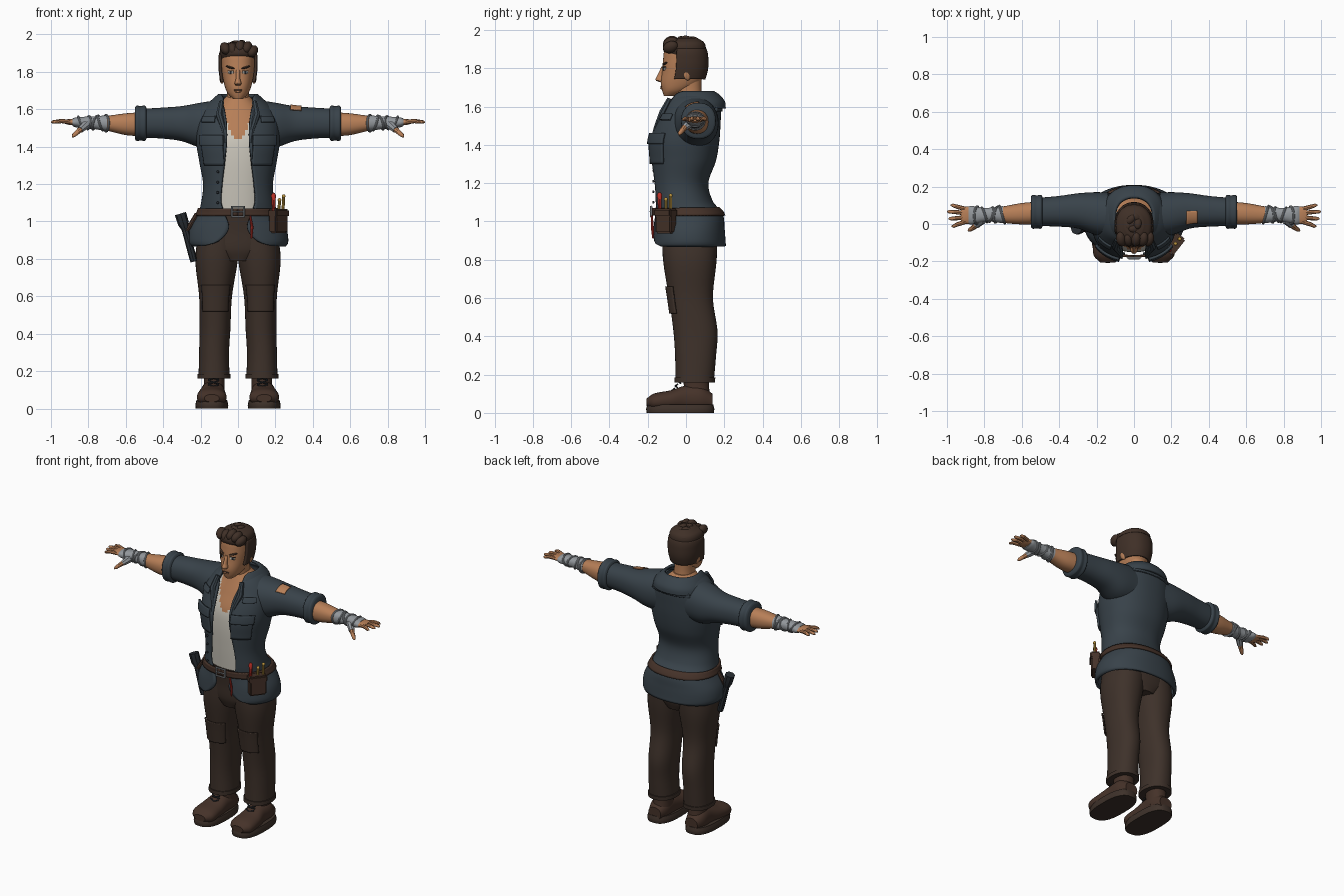
import bpy, bmesh, random
from math import sin, cos, asin, pi, copysign
from mathutils import Vector, Matrix, Euler

cube = bpy.data.objects.get("Cube")
if cube:
    bpy.data.objects.remove(cube)
random.seed(4)


def paint(name, *rgb):
    mat = bpy.data.materials.new(name)
    mat.use_nodes = True
    mat.diffuse_color = (*rgb, 1)
    mat.node_tree.nodes["Principled BSDF"].inputs["Base Color"].default_value = (*rgb, 1)
    return mat


denim = paint("slate jacket", .04, .055, .068)
cloth = paint("brown trousers", .048, .031, .023)
skin = paint("tan skin", .47, .21, .095)
cotton = paint("off white cotton", .6, .57, .5)
hair = paint("dark brown hair", .05, .029, .02)
gauze = paint("grey gauze", .29, .31, .33)
leather = paint("brown leather", .06, .032, .022)
red = paint("red plastic", .5, .03, .02)
yellow = paint("yellow plastic", .5, .3, .05)
metal = paint("dark metal", .022, .027, .033)


def add(name, mesh, mats, mirror=False, thick=0):
    ob = bpy.data.objects.new(name, mesh)
    bpy.context.collection.objects.link(ob)
    for m in mats if isinstance(mats, tuple) else (mats,):
        mesh.materials.append(m)
    if thick:
        mod = ob.modifiers.new("thickness", 'SOLIDIFY')
        mod.thickness, mod.offset = thick, 0
    if mirror:
        ob.modifiers.new("mirror", 'MIRROR')
    return ob


def sample(rows, t):
    """Smoothly interpolated row at height t."""
    t = min(max(t, rows[0][0]), rows[-1][0])
    i = max(k for k in range(len(rows) - 1) if rows[k][0] <= t)

    def slope(k, c):
        a, b = rows[max(k - 1, 0)], rows[min(k + 1, len(rows) - 1)]
        return (b[c] - a[c]) / (b[0] - a[0])
    h = rows[i + 1][0] - rows[i][0]
    s = (t - rows[i][0]) / h
    out = []
    for c in range(1, len(rows[0])):
        a, b = rows[i][c], rows[i + 1][c]
        out.append(a + (b - a) * s * s * (3 - 2 * s)
                   + h * s * (1 - s) * ((1 - s) * slope(i, c) - s * slope(i + 1, c)))
    return out


def loft(name, rows, mats, axis='z', span=None, arc=None, grow=0, mirror=False,
         thick=0, gap=False, power=.9, steps=28, segs=40):
    """Skin over rows of (t, centre u, centre v, radius u, radius v[, front gap])."""
    bm = bmesh.new()
    low, high = span or (rows[0][0], rows[-1][0])
    closed = not (arc or gap)
    rings = []
    for k in range(steps + 1):
        t = low + (high - low) * k / steps
        u, v, ru, rv, *rest = sample(rows, t)
        ru, rv = ru + grow, rv + grow
        start, end = arc or (0, 2 * pi)
        if gap:
            start = asin(min(rest[0] / ru, .98) ** (1 / power))
            end = 2 * pi - start
        ring = []
        for j in range(segs if closed else segs + 1):
            a = start + (end - start) * j / segs
            pu = u + ru * copysign(abs(sin(a)) ** power, sin(a))
            pv = v - rv * copysign(abs(cos(a)) ** power, cos(a))
            ring.append(bm.verts.new({'z': (pu, pv, t), 'x': (t, pu, pv), 'y': (pu, t, pv)}[axis]))
        rings.append(ring)
    for r, q in zip(rings, rings[1:]):
        for j in range(segs):
            n = (j + 1) % len(r)
            bm.faces.new((r[j], r[n], q[n], q[j]))
    if closed:
        bm.faces.new(rings[0])
        bm.faces.new(rings[-1])
    bmesh.ops.recalc_face_normals(bm, faces=bm.faces)
    mesh = bpy.data.meshes.new(name)
    bm.to_mesh(mesh)
    return add(name, mesh, mats, mirror, thick)


def blob(name, loc, size, mat, rot=(0, 0, 0), mirror=False):
    bm = bmesh.new()
    bmesh.ops.create_uvsphere(bm, u_segments=16, v_segments=10, radius=1,
                              matrix=Matrix.LocRotScale(Vector(loc), Euler(rot), Vector(size)))
    mesh = bpy.data.meshes.new(name)
    bm.to_mesh(mesh)
    return add(name, mesh, mat, mirror)


def box(name, loc, size, mat, turn=0, bevel=.008):
    bm = bmesh.new()
    bmesh.ops.create_cube(bm, size=1, matrix=Matrix.LocRotScale(
        Vector(loc), Euler((0, 0, turn)), Vector(size)))
    bmesh.ops.bevel(bm, geom=bm.edges[:], offset=bevel, segments=2, affect='EDGES')
    mesh = bpy.data.meshes.new(name)
    bm.to_mesh(mesh)
    return add(name, mesh, mat)


def tube(name, points, radii, mat, mirror=False, loop=False):
    curve = bpy.data.curves.new(name, 'CURVE')
    curve.dimensions, curve.bevel_depth, curve.bevel_resolution = '3D', 1, 2
    curve.use_fill_caps = True
    line = curve.splines.new('POLY')
    line.points.add(len(points) - 1)
    line.use_cyclic_u = loop
    for k, (p, co) in enumerate(zip(line.points, points)):
        p.co = (*co, 1)
        p.radius = radii[k] if isinstance(radii, (list, tuple)) else radii
    temp = bpy.data.objects.new(name, curve)
    mesh = bpy.data.meshes.new_from_object(temp)
    bpy.data.objects.remove(temp)
    mesh.materials.clear()
    return add(name, mesh, mat, mirror)


# Trousers with knee patches and frayed hems
leg = [(.16, .128, .045, .083, .1), (.3, .128, .05, .08, .107), (.42, .123, .05, .082, .115),
       (.6, .12, .026, .088, .115), (.8, .114, .02, .114, .14), (.95, .1, .02, .11, .145)]
loft("trouser_leg", leg, cloth, mirror=True)
loft("trouser_hem", leg, cloth, span=(.16, .185), grow=.006, mirror=True, steps=3)
loft("knee_patch", leg, cloth, span=(.52, .66), arc=(-.8, .8), grow=.006, thick=.008, mirror=True, segs=12)
loft("hips", [(.79, 0, .02, .1, .12), (.85, 0, .02, .2, .14), (.95, 0, .02, .212, .147),
              (1.06, 0, .01, .185, .15)], cloth)

# Boots
loft("boot_sole", [(0, .14, -.03, .086, .175), (.02, .14, -.03, .088, .178),
                   (.045, .14, -.03, .082, .172)], cloth, mirror=True, power=.75, steps=5)
loft("boot_upper", [(-.205, .14, .055, .04, .02), (-.17, .14, .058, .075, .042),
                    (-.08, .14, .065, .076, .053), (0, .135, .075, .066, .068),
                    (.08, .135, .075, .064, .068), (.138, .135, .06, .045, .04)], leather, 'y', mirror=True)
loft("boot_shaft", [(.06, .13, .055, .06, .075), (.13, .127, .055, .055, .066),
                    (.2, .127, .05, .058, .068)], leather, mirror=True, steps=8)
for k in range(4):
    z, y = .11 + k * .022, -.06 + k * .016
    for side in (-1, 1):
        tube("boot_lace", [(.13 - side * .028, y, z), (.13, y - .012, z + .008),
                           (.13 + side * .028, y, z + .018)], .004, metal, mirror=True)

# Undershirt and bare chest in one body
torso = loft("undershirt_torso", [(1, 0, 0, .17, .13), (1.2, 0, -.03, .16, .115), (1.35, 0, -.015, .18, .135),
                                  (1.45, 0, 0, .185, .14), (1.55, 0, .025, .165, .125),
                                  (1.62, 0, .03, .11, .1), (1.67, 0, .02, .06, .07)],
             (cotton, skin), steps=70, segs=72)
for f in torso.data.polygons:
    f.material_index = int(f.center.z > 1.44 + 25 * f.center.x ** 2)

# Open jacket, collar and pockets
coat = [(.87, 0, .015, .25, .187, .18), (.89, 0, .015, .262, .185, .11), (.96, 0, .015, .252, .18, .05),
        (1.04, 0, .012, .208, .172, .07), (1.1, 0, -.015, .19, .15, .09), (1.2, 0, -.03, .18, .14, .085),
        (1.32, 0, -.015, .2, .165, .07), (1.42, 0, -.008, .216, .175, .06), (1.52, 0, .012, .215, .162, .06),
        (1.58, 0, .03, .195, .146, .068), (1.63, 0, .04, .155, .132, .08), (1.66, 0, .045, .115, .105, .085)]
loft("jacket_body", coat, denim, gap=True, thick=.014, steps=60, segs=64)
loft("jacket_collar", [(1.59, 0, .045, .165, .155, .1), (1.625, 0, .05, .15, .145, .085),
                       (1.66, 0, .045, .118, .12, .08), (1.675, 0, .04, .1, .1, .085)],
     denim, gap=True, thick=.016, steps=12)
for name, span, arc, grow in (("chest_pocket", (1.3, 1.42), (.32, .98), .012),
                              ("chest_pocket_flap", (1.405, 1.46), (.3, 1), .02),
                              ("upper_chest_flap", (1.53, 1.56), (.55, 1), .012),
                              ("jacket_back_yoke", (1.575, 1.6), (pi - .7, pi + .7), .008)):
    loft(name, coat, denim, span=span, arc=arc, grow=grow, thick=.014, mirror=True, segs=14, steps=8)
for k in range(5):
    blob("jacket_button", (-.108, -.17, 1.1 + k * .055), (.007, .006, .007), metal)
for side in (-1, 1):
    tube("lapel_edge", [(side * .088, -.085, 1.64), (side * .1, -.12, 1.57), (side * .075, -.155, 1.49),
                        (side * .066, -.18, 1.42)], (.014, .02, .014, .006), denim)

# Sleeves with rolled cuffs and one torn shoulder
sleeve = [(.1, .045, 1.52, .12, .13), (.2, .055, 1.515, .115, .12), (.3, .07, 1.523, .094, .094),
          (.4, .068, 1.526, .082, .083), (.5, .065, 1.525, .076, .078)]
loft("sleeve", sleeve, denim, 'x', mirror=True)
loft("sleeve_cuff", [(.488, .065, 1.525, .078, .08), (.497, .065, 1.525, .09, .094), (.52, .065, 1.525, .088, .092),
                     (.543, .065, 1.525, .09, .094), (.552, .065, 1.525, .08, .084)], denim, 'x', mirror=True)
loft("torn_shoulder_skin", sleeve, skin, 'x', span=(.28, .34), arc=(pi, pi + .75), grow=.003,
     thick=.006, segs=10, steps=6)

# Forearms, gauze wraps and hands
loft("forearm", [(.5, .06, 1.52, .06, .065), (.6, .055, 1.52, .057, .058), (.7, .05, 1.525, .044, .04),
                 (.8, .05, 1.53, .032, .028)], skin, 'x', mirror=True)
wrap = [(.7, .05, 1.525, .046, .043), (.77, .05, 1.528, .037, .034), (.82, .048, 1.528, .04, .032),
        (.87, .047, 1.53, .05, .026), (.885, .047, 1.53, .046, .02)]
loft("wrist_wrap", wrap, gauze, 'x', mirror=True)
for k, x in enumerate((.705, .735, .765, .8, .84)):
    u, v, ru, rv = sample(wrap, x)
    ring = [(x + .014 * sin(a + k * 2), u + (ru + .002) * sin(a), v + (rv + .002) * cos(a))
            for a in (j * pi / 12 for j in range(24))]
    tube("wrap_band", ring, .006, gauze, mirror=True, loop=True)
loft("palm", [(.86, .047, 1.53, .045, .017), (.9, .047, 1.532, .046, .016), (.925, .047, 1.533, .04, .011)],
     skin, 'x', mirror=True, steps=8)
for y, spread, tip in ((.012, -.024, .975), (.035, -.006, .992), (.058, .008, 1), (.08, .02, .98)):
    tube("finger", [(.9, y, 1.532), (.945, y + spread * .6, 1.537), (tip - .01, y + spread, 1.532),
                    (tip, y + spread, 1.53)], (.012, .0115, .009, .003), skin, mirror=True)
tube("thumb", [(.815, .02, 1.515), (.85, -.012, 1.485), (.878, -.032, 1.46), (.886, -.037, 1.452)],
     (.02, .015, .011, .004), skin, mirror=True)
tube("thumb_wrap", [(.81, .025, 1.52), (.843, -.007, 1.49)], (.025, .018), gauze, mirror=True)

# Neck, head and face
loft("neck", [(1.56, 0, .03, .09, .08), (1.62, 0, .022, .07, .07), (1.67, 0, .012, .06, .07),
              (1.76, 0, .01, .06, .07)], skin)
head = [(1.655, 0, -.085, .025, .03), (1.68, 0, -.06, .052, .064), (1.72, 0, -.032, .07, .1),
        (1.78, 0, -.015, .083, .11), (1.84, 0, -.01, .088, .11), (1.9, 0, -.01, .083, .1), (1.94, 0, -.01, .05, .065)]
loft("head", head, skin)
loft("nose", [(1.728, 0, -.13, .012, .01), (1.737, 0, -.137, .019, .022), (1.76, 0, -.13, .012, .021),
              (1.81, 0, -.117, .01, .01)], skin, steps=12, segs=16)
blob("ear", (.087, .005, 1.77), (.012, .022, .034), skin, (.2, 0, .25), mirror=True)
loft("eye_white", head, cotton, span=(1.79, 1.804), arc=(.26, .6), grow=.001, thick=.004, mirror=True, segs=8, steps=4)
loft("iris", head, metal, span=(1.789, 1.805), arc=(.37, .5), grow=.002, thick=.004, mirror=True, segs=6, steps=4)
loft("eyelid", head, hair, span=(1.804, 1.808), arc=(.24, .62), grow=.002, thick=.005, mirror=True, segs=8, steps=2)
blob("eyebrow", (.042, -.11, 1.824), (.027, .009, .006), hair, (0, -.25, .4), mirror=True)
blob("mouth", (0, -.13, 1.703), (.024, .007, .003), leather)
blob("lower_lip", (0, -.127, 1.695), (.018, .008, .006), skin)

# Short hair with a swept quiff
loft("hair_sides", head, hair, span=(1.745, 1.9), arc=(1.28, 2 * pi - 1.28), grow=.01, thick=.014)
loft("hair_top", [(1.865, 0, -.002, .09, .1), (1.9, 0, -.008, .098, .112), (1.935, 0, -.006, .088, .1),
                  (1.958, 0, 0, .05, .06)], hair)
for x, z, lean in ((-.068, 1.925, -.4), (-.03, 1.922, -.2), (.01, 1.935, .2), (.048, 1.93, .4), (.078, 1.91, .6)):
    blob("quiff_lock", (x, -.08, z), (.027, .042, .032), hair, (.5, lean, 0))
for k in range(16):
    a = k * 2.4
    r = .02 + k * .0035
    blob("hair_tuft", (r * cos(a), .005 + 1.15 * r * sin(a), 1.95 - k * .0023),
         (.022, .034, .019), hair, (random.uniform(-.5, .5), random.uniform(-.4, .4), a))

# Belt and buckle
loft("belt", coat, leather, span=(1.03, 1.07), arc=(0, 2 * pi), grow=.012, thick=.012, steps=4, segs=64)
tube("buckle_frame", [(-.032, -.182, 1.025), (.032, -.182, 1.025), (.032, -.182, 1.078), (-.032, -.182, 1.078)],
     .006, gauze, loop=True)
tube("buckle_prong", [(-.03, -.186, 1.052), (.03, -.186, 1.052)], .004, gauze)

# Tool pouch with tools, key cord and torch
box("tool_pouch", (.215, -.105, 1), (.105, .055, .125), leather, .9)
box("pouch_flap", (.217, -.107, 1.045), (.112, .064, .045), leather, .9)
tube("red_screwdriver", [(.19, -.138, 1.04), (.19, -.138, 1.1), (.19, -.138, 1.14), (.19, -.138, 1.152)],
     (.008, .01, .013, .006), red)
for x, y, top in ((.218, -.105, 1.115), (.24, -.08, 1.135)):
    tube("yellow_tool", [(x, y, 1.04), (x + .004, y, top)], .008, yellow)
    blob("yellow_tool_tip", (x + .004, y, top), (.01, .01, .01), yellow)
tube("red_key_cord", [(.065, -.178, 1.03), (.075, -.176, .97), (.072, -.172, .91)], (.005, .008, .004), red)
tube("torch_body", [(-.236, -.025, .785), (-.245, -.025, .82), (-.285, -.025, .965)], (.018, .02, .018), metal)
tube("torch_head", [(-.282, -.025, .955), (-.292, -.025, .99), (-.308, -.025, 1.042)], (.018, .03, .031), metal)
tube("torch_loop", [(-.22, -.025, 1.04), (-.262, -.03, .97), (-.285, -.03, .94)], .012, leather)

# Smooth shading with crisp edges
bpy.ops.object.select_all(action='DESELECT')
for ob in bpy.context.scene.objects:
    if ob.type == 'MESH':
        ob.select_set(True)
        bpy.context.view_layer.objects.active = ob
bpy.ops.object.shade_smooth_by_angle(angle=.7)
